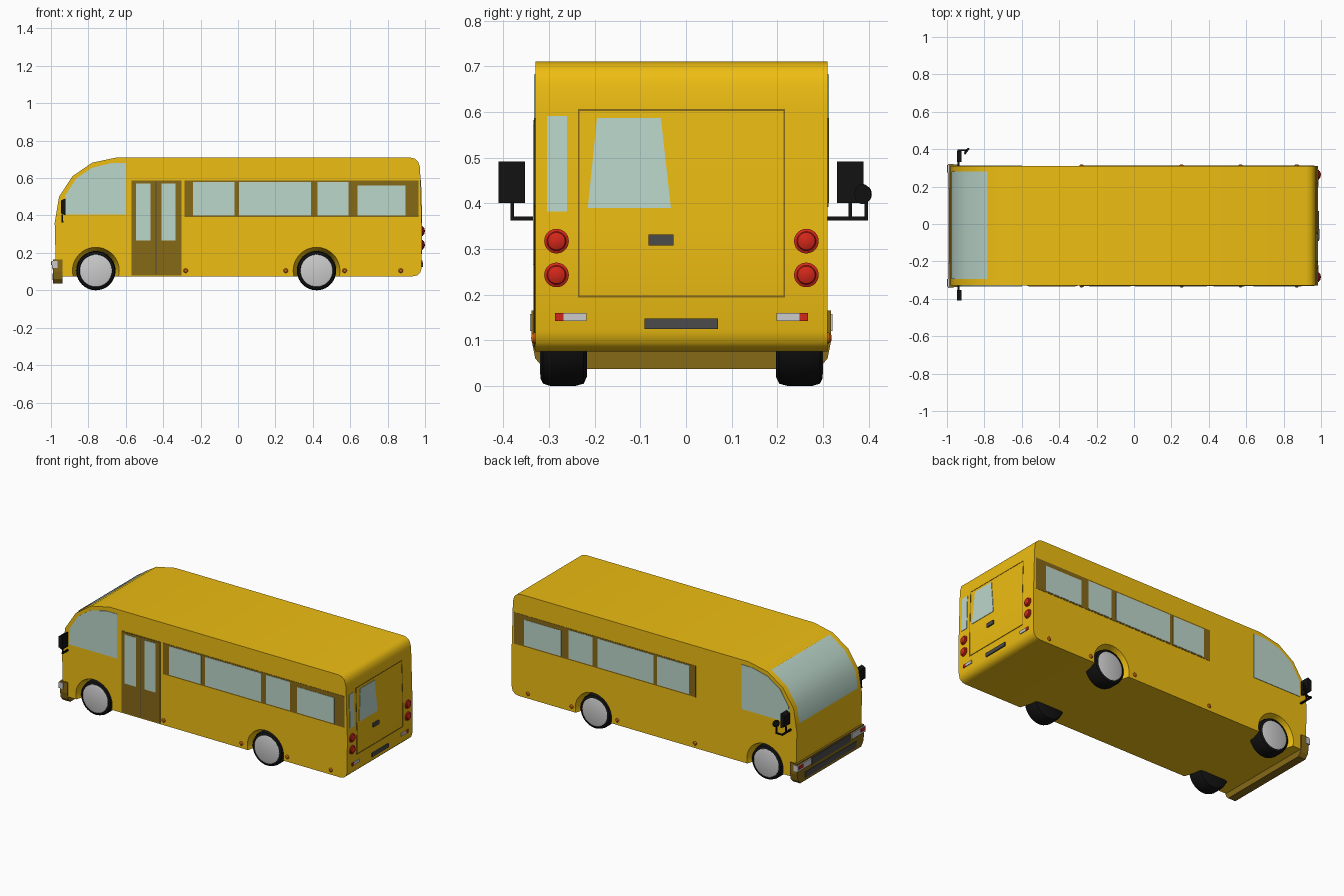
import bpy, bmesh, math
from mathutils import Matrix, Vector

if "Cube" in bpy.data.objects:
    bpy.data.objects.remove(bpy.data.objects["Cube"])

def mat(name, r, g, b):
    m = bpy.data.materials.new(name)
    m.diffuse_color = (r, g, b, 1)
    m.use_nodes = True
    m.node_tree.nodes["Principled BSDF"].inputs["Base Color"].default_value = m.diffuse_color
    return m

YELLOW = mat("yellow paint", 0.85, 0.51, 0.006)
BROWN = mat("dark trim", 0.24, 0.14, 0.008)
GLASS = mat("glass", 0.50, 0.68, 0.60)
BLACK = mat("black rubber", 0.006, 0.006, 0.006)
GREY = mat("dark grey", 0.07, 0.07, 0.07)
SILVER = mat("light grey", 0.55, 0.55, 0.55)
RED = mat("red lens", 0.65, 0.02, 0.01)
ORANGE = mat("orange lens", 0.75, 0.17, 0.01)
CY, HALF = -0.01, 0.32          # body centre line and half width

def finish(name, bm, m):
    bmesh.ops.recalc_face_normals(bm, faces=bm.faces)
    me = bpy.data.meshes.new(name)
    bm.to_mesh(me)
    bm.free()
    ob = bpy.data.objects.new(name, me)
    bpy.context.collection.objects.link(ob)
    me.materials.append(m)
    return ob

def smooth(ob, angle=35):
    bpy.ops.object.select_all(action='DESELECT')
    ob.select_set(True)
    bpy.context.view_layer.objects.active = ob
    bpy.ops.object.shade_smooth_by_angle(angle=math.radians(angle))

def prism(name, pts, axis, a, b, m):
    """Extrude a 2D outline: axis 'y' takes (x,z), axis 'x' takes (y,z)."""
    bm = bmesh.new()
    vs = [bm.verts.new((p, a, q) if axis == 'y' else (a, p, q)) for p, q in pts]
    f = bm.faces.new(vs)
    new = bmesh.ops.extrude_face_region(bm, geom=[f])["geom"]
    d = Vector((0, b - a, 0) if axis == 'y' else (b - a, 0, 0))
    bmesh.ops.translate(bm, verts=[v for v in new if isinstance(v, bmesh.types.BMVert)], vec=d)
    return finish(name, bm, m)

def box(name, x, y, z, m):
    return prism(name, [(x[0], z[0]), (x[1], z[0]), (x[1], z[1]), (x[0], z[1])], 'y', y[0], y[1], m)

def lathe(name, prof, loc, axis, m, n=40):
    """Spin (radius, height) points around 'x' or 'y' direction (signed)."""
    bm = bmesh.new()
    vs = [bm.verts.new((r, 0, h)) for r, h in prof]
    es = [bm.edges.new(e) for e in zip(vs, vs[1:])]
    bmesh.ops.spin(bm, geom=vs + es, cent=(0, 0, 0), axis=(0, 0, 1), angle=2 * math.pi, steps=n)
    bmesh.ops.remove_doubles(bm, verts=bm.verts, dist=1e-5)
    rot = Vector((0, 0, 1)).rotation_difference(Vector(axis)).to_matrix().to_4x4()
    bmesh.ops.transform(bm, verts=bm.verts, matrix=Matrix.Translation(loc) @ rot)
    ob = finish(name, bm, m)
    smooth(ob)
    return ob

# Body shell from the side profile
nose = [(-0.98, 0.36), (-0.957, 0.50), (-0.885, 0.61), (-0.78, 0.682), (-0.65, 0.71)]
tail = [(0.92, 0.71), (0.945, 0.704), (0.963, 0.688), (0.972, 0.66), (0.975, 0.61),
        (0.983, 0.34), (0.982, 0.12), (0.975, 0.095), (0.958, 0.08), (0.935, 0.075)]
body = prism("body", [(-0.965, 0.075), (-0.975, 0.16)] + nose + tail, 'y', CY - HALF, CY + HALF, YELLOW)

# Wheel arches cut into both sides
WHEELS = (-0.76, 0.42)
for wx in WHEELS:
    for s in (-1, 1):
        cut = lathe("arch_cutter", [(0, -0.07), (0.105, -0.07), (0.125, 0.0), (0.125, 0.05), (0, 0.05)],
                    (wx, CY + s * HALF, 0.105), (0, s, 0), YELLOW, 48)
        mod = body.modifiers.new("arch", 'BOOLEAN')
        mod.object, mod.operation, mod.solver = cut, 'DIFFERENCE', 'EXACT'
        bpy.context.view_layer.objects.active = body
        bpy.ops.object.modifier_apply(modifier=mod.name)
        bpy.data.objects.remove(cut)
smooth(body)

# Wheels: tyre and hub disc
for wx in WHEELS:
    for s in (-1, 1):
        loc = (wx, CY + s * 0.257, 0.105)
        lathe("tyre", [(0, -0.05), (0.085, -0.05), (0.1, -0.043), (0.105, -0.025), (0.105, 0.03),
                       (0.1, 0.046), (0.088, 0.052), (0.085, 0.045), (0, 0.045)], loc, (0, s, 0), BLACK)
        lathe("hub", [(0, 0.04), (0.086, 0.04), (0.086, 0.05), (0.078, 0.053), (0, 0.053)],
              loc, (0, s, 0), SILVER)

# Both sides: window band, windows, cab window, marker lamps
cab = [(-0.6, 0.405), (-0.6, 0.682), (-0.68, 0.68), (-0.78, 0.655), (-0.865, 0.598),
       (-0.925, 0.505), (-0.932, 0.405)]
for s in (-1, 1):
    y = CY + s * HALF
    out, inn = y + s * 0.003, y - s * 0.01
    box("window_band", (-0.285, 0.965), (inn, y + s * 0.0015), (0.392, 0.587), BROWN)
    for a, b, top in ((-0.24, -0.02, 0.578), (0.005, 0.39, 0.578), (0.425, 0.59, 0.578), (0.64, 0.895, 0.56)):
        box("side_window", (a, b), (inn, out), (0.4, top), GLASS)
    prism("cab_window", cab, 'y', inn, out, GLASS)
    for x in (-0.28, 0.255, 0.57, 0.87):
        lathe("marker_lamp", [(0.012, -0.004), (0.012, 0.003), (0.007, 0.008), (0, 0.009)],
              (x, y, 0.105), (0, s, 0), ORANGE, 16)

# Folding door on the front side
yd = CY - HALF
box("door_frame", (-0.57, -0.303), (yd - 0.0015, yd + 0.01), (0.08, 0.587), BROWN)
for a in (-0.565, -0.437):
    box("door_leaf", (a, a + 0.123), (yd - 0.003, yd + 0.01), (0.085, 0.582), BROWN)
for a in (-0.545, -0.41):
    box("door_window", (a, a + 0.076), (yd - 0.0045, yd + 0.01), (0.265, 0.57), GLASS)
box("door_gap", (-0.442, -0.437), (yd - 0.0035, yd + 0.01), (0.085, 0.582), GREY)

# Windscreen: curved strip following the nose
bm = bmesh.new()
line = [(-0.9734, 0.40)] + nose[1:4]
rows = [[bm.verts.new((x - 0.003, y, z + 0.003)) for y in (-0.295, 0.28)] for x, z in line]
for p, q in zip(rows, rows[1:]):
    bm.faces.new((p[0], p[1], q[1], q[0]))
smooth(finish("windscreen", bm, GLASS))

# Front bumper with chamfered ends, grille and headlights
prism("front_bumper", [(-0.33, 0.06), (-0.31, 0.037), (0.29, 0.037), (0.31, 0.06), (0.318, 0.1),
                       (0.318, 0.165), (-0.338, 0.165), (-0.338, 0.1)], 'x', -0.988, -0.937, BROWN)
for z0, z1, w in ((0.11, 0.155, 0.19), (0.055, 0.09, 0.25)):
    box("grille", (-0.992, -0.98), (CY - w, CY + w), (z0, z1), GREY)
for s in (-1, 1):
    def span(a, b):
        return (CY + s * a, CY + s * b)
    box("headlight", (-0.995, -0.965), span(0.2, 0.331), (0.12, 0.157), SILVER)
    box("indicator", (-1.0, -0.985), span(0.285, 0.325), (0.135, 0.153), RED)
    # Rear lamps and reflectors
    for z in (0.317, 0.243):
        lathe("tail_lamp", [(0.027, -0.015), (0.027, 0.006), (0.021, 0.009), (0.019, 0.013), (0.01, 0.017), (0, 0.018)],
              (0.981, CY + s * 0.2735, z), (1, 0, 0), RED, 28)
    box("reflector", (0.97, 0.987), span(0.208, 0.258), (0.142, 0.16), SILVER)
    box("reflector_end", (0.97, 0.987), span(0.258, 0.277), (0.142, 0.16), RED)

# Rear face leans slightly, so parts are sheared to follow it
def rear_x(z):
    return 0.983 - max(0, z - 0.34) * 0.0296

def rear(name, pts, m, off=0.003):
    ob = prism(name, pts, 'x', 0, off + 0.01, m)
    for v in ob.data.vertices:
        v.co.x += rear_x(v.co.z) - 0.01

def rect(a, b, c, d):
    return [(a, c), (b, c), (b, d), (a, d)]

for p in (rect(-0.237, 0.217, 0.602, 0.606), rect(-0.237, 0.217, 0.194, 0.198)):
    rear("hatch_seam", p, BROWN, 0.0015)
for a in (-0.237, 0.213):
    for z0, z1 in ((0.194, 0.34), (0.34, 0.606)):
        rear("hatch_seam", rect(a, a + 0.004, z0, z1), BROWN, 0.0015)
rear("rear_window", [(-0.215, 0.39), (-0.033, 0.39), (-0.055, 0.587), (-0.195, 0.587)], GLASS)
rear("narrow_rear_window", rect(-0.304, -0.26, 0.382, 0.591), GLASS)
rear("hatch_handle", rect(-0.082, -0.027, 0.307, 0.331), GREY, 0.008)
rear("plate_lamp_bar", rect(-0.091, 0.07, 0.125, 0.148), GREY, 0.006)

# Mirrors on bent arms
def mirror_head(name, y, z, half_w, half_h, x):
    bm = bmesh.new()
    bmesh.ops.create_cube(bm, size=1)
    for v in bm.verts:
        v.co = (x + v.co.x * 0.024, y + v.co.y * 2 * half_w, z + v.co.z * 2 * half_h)
        if v.co.x < x:
            v.co.z = z + (v.co.z - z) * 0.75
    finish(name, bm, BLACK)

mirror_head("left_mirror", -0.381, 0.446, 0.029, 0.045, -0.935)
mirror_head("right_mirror", 0.36, 0.446, 0.029, 0.045, -0.935)
box("left_mirror_arm", (-0.944, -0.934), (-0.384, -0.325), (0.362, 0.371), BLACK)
box("left_mirror_post", (-0.943, -0.935), (-0.384, -0.377), (0.362, 0.405), BLACK)
box("right_mirror_arm", (-0.944, -0.934), (0.305, 0.399), (0.362, 0.371), BLACK)
box("right_mirror_post", (-0.943, -0.935), (0.356, 0.363), (0.362, 0.405), BLACK)
box("round_mirror_arm", (-0.944, -0.895), (0.391, 0.399), (0.362, 0.37), BLACK)
box("round_mirror_post", (-0.903, -0.895), (0.391, 0.399), (0.362, 0.41), BLACK)
lathe("round_mirror", [(0, -0.006), (0.022, -0.006), (0.018, 0.004), (0, 0.01)],
      (-0.895, 0.39, 0.42), (-0.8, 0.6, 0), BLACK, 24)
